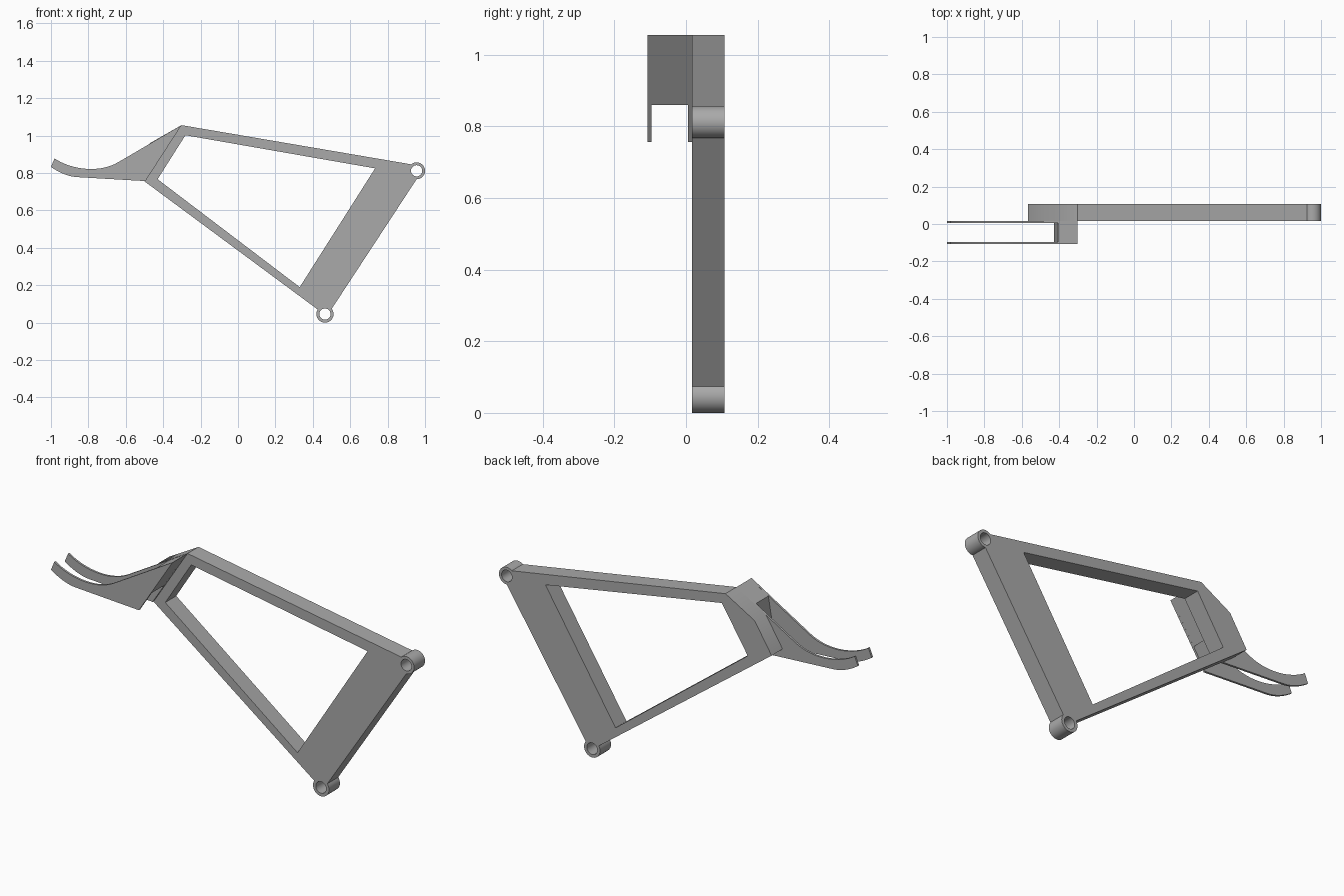
import bpy, bmesh, math
from mathutils import Vector, Matrix
from mathutils.geometry import interpolate_bezier

cube = bpy.data.objects.get("Cube")
if cube:
    bpy.data.objects.remove(cube)

grey = bpy.data.materials.new("satin_grey")
grey.use_nodes = True
colour = (0.4, 0.4, 0.4, 1)
grey.diffuse_color = colour
grey.node_tree.nodes["Principled BSDF"].inputs["Base Color"].default_value = colour


def arc(centre, radius, start, end, steps=24):
    """Points on an arc, angles in degrees."""
    angles = [math.radians(start + (end - start) * i / steps) for i in range(steps + 1)]
    return [(centre[0] + radius * math.cos(a), centre[1] + radius * math.sin(a)) for a in angles]


def bezier(*points, steps=16):
    return [tuple(p) for p in interpolate_bezier(*[Vector(p) for p in points], steps)]


def plate(name, loops, y0, y1):
    """Extrude an x-z outline, with any inner loops as holes, from y0 to y1."""
    curve = bpy.data.curves.new(name, "CURVE")
    curve.dimensions = "2D"
    curve.fill_mode = "BOTH"
    curve.extrude = (y1 - y0) / 2
    for loop in loops:
        spline = curve.splines.new("POLY")
        spline.points.add(len(loop) - 1)
        for point, (x, z) in zip(spline.points, loop):
            point.co = (x, z, 0, 1)
        spline.use_cyclic_u = True
    temp = bpy.data.objects.new(name + "_outline", curve)
    mesh = bpy.data.meshes.new_from_object(temp)
    bpy.data.objects.remove(temp)
    mesh.transform(Matrix.Translation((0, (y0 + y1) / 2, 0)) @ Matrix.Rotation(math.pi / 2, 4, "X"))

    bm = bmesh.new()
    bm.from_mesh(mesh)
    bmesh.ops.remove_doubles(bm, verts=bm.verts, dist=0.0001)
    bmesh.ops.recalc_face_normals(bm, faces=bm.faces)
    bm.to_mesh(mesh)
    bm.free()

    mesh.materials.clear()
    mesh.materials.append(grey)
    obj = bpy.data.objects.new(name, mesh)
    bpy.context.collection.objects.link(obj)
    bpy.ops.object.select_all(action="DESELECT")
    obj.select_set(True)
    bpy.context.view_layer.objects.active = obj
    bpy.ops.object.shade_smooth_by_angle(angle=math.radians(30))
    return obj


HALF = 0.107        # half the overall depth
INNER = 0.017       # front plane of the main frame
BLADE = 0.011       # blade thickness
peak = (-0.302, 1.056)
heel = (-0.495, 0.757)

# Main frame: rounded eyes at two corners, a large window and two pin holes
upper_eye, lower_eye = (0.955, 0.812), (0.465, 0.046)
outline = [peak]
outline += arc(upper_eye, 0.045, 130, -90)
outline += arc(lower_eye, 0.046, 38, -212)
outline += [(-0.567, 0.805), (-0.47, 0.96)]
window = [(-0.281, 1.002), (0.733, 0.825), (0.33, 0.19), (-0.43, 0.767)]
holes = [arc(eye, 0.03, 0, 345, 23) for eye in (upper_eye, lower_eye)]
plate("main_frame", [outline, window] + holes, INNER, HALF)

# Pair of thin curved fork blades
blade = [peak]
blade += bezier((-0.64, 0.858), (-0.75, 0.794), (-0.90, 0.823), (-0.981, 0.878))
blade += bezier((-1.0, 0.832), (-0.96, 0.805), (-0.91, 0.781), (-0.858, 0.778))
blade += [heel]
for name, y in (("front_blade", -HALF), ("rear_blade", INNER - BLADE)):
    plate(name, [blade], y, y + BLADE)

# Wedge block bridging the blades
wedge = [peak, (-0.406, 0.994), (-0.429, 0.86)]
plate("bridge_block", [wedge], BLADE - HALF, INNER - BLADE)
